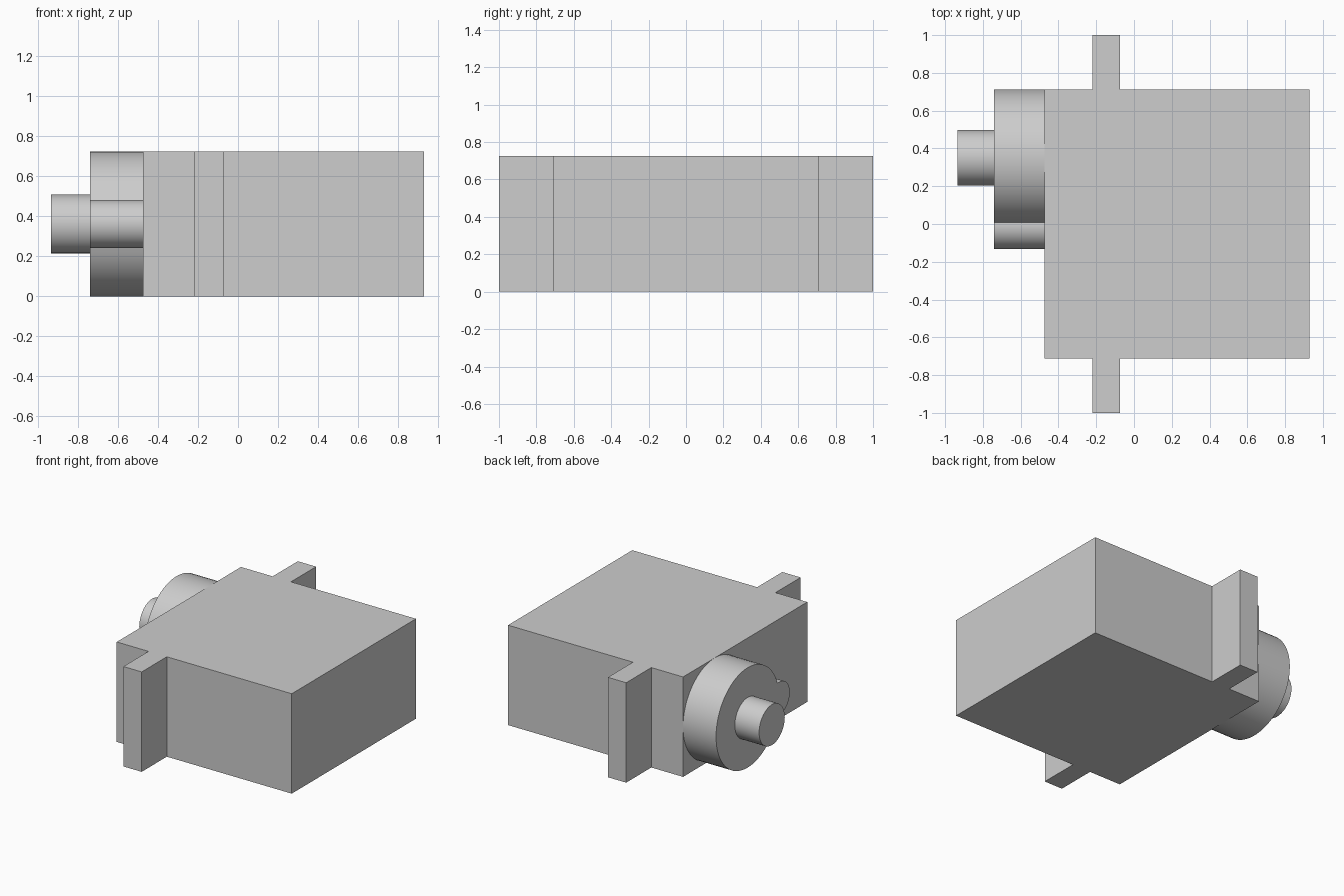
import bpy
import bmesh
from math import acos, cos, pi, radians, sin
from mathutils import Vector

cube = bpy.data.objects.get("Cube")
if cube:
    bpy.data.objects.remove(cube, do_unlink=True)

GREY = (0.61, 0.61, 0.61, 1)
plastic = bpy.data.materials.new("light grey")
plastic.use_nodes = True
plastic.diffuse_color = GREY
plastic.node_tree.nodes["Principled BSDF"].inputs["Base Color"].default_value = GREY


def extrude(name, points, offset, smooth=False):
    """Make a solid by extruding a closed outline along an offset."""
    bm = bmesh.new()
    base = bm.faces.new([bm.verts.new(p) for p in points])
    new = bmesh.ops.extrude_face_region(bm, geom=[base], use_keep_orig=True)["geom"]
    bmesh.ops.translate(bm, vec=Vector(offset),
                        verts=[g for g in new if isinstance(g, bmesh.types.BMVert)])
    bmesh.ops.recalc_face_normals(bm, faces=bm.faces[:])
    mesh = bpy.data.meshes.new(name)
    bm.to_mesh(mesh)
    bm.free()
    mesh.materials.append(plastic)
    obj = bpy.data.objects.new(name, mesh)
    bpy.context.collection.objects.link(obj)
    if smooth:
        bpy.ops.object.select_all(action="DESELECT")
        obj.select_set(True)
        bpy.context.view_layer.objects.active = obj
        bpy.ops.object.shade_smooth_by_angle(angle=radians(30))
    return obj


def arc(x, y, z, radius, start, end, steps):
    """Points on an arc in the YZ plane, both ends included."""
    angles = [start + (end - start) * i / steps for i in range(steps + 1)]
    return [(x, y + radius * cos(a), z + radius * sin(a)) for a in angles]


# Main case with a mounting flange on both sides, as one plan outline
LEFT, RIGHT, SIDE, HEIGHT = -0.475, 0.93, 0.712, 0.725
EAR_LEFT, EAR_RIGHT = -0.22, -0.073
half = [(RIGHT, SIDE), (EAR_RIGHT, SIDE), (EAR_RIGHT, 1),
        (EAR_LEFT, 1), (EAR_LEFT, SIDE), (LEFT, SIDE)]
plan = half + [(x, -y) for x, y in reversed(half)]
extrude("case_with_flanges", [(x, y, 0) for x, y in plan], (0, 0, HEIGHT))

# Gear housing: a large disc joined to a small lobe in one outline
AXIS_Y, AXIS_Z, BIG, SMALL = 0.35, HEIGHT / 2, HEIGHT / 2, 0.12
FRONT = -0.74
meet_big = pi - acos(1 - SMALL ** 2 / (2 * BIG ** 2))
meet_small = acos(SMALL / (2 * BIG))
outline = arc(FRONT, AXIS_Y, AXIS_Z, BIG, -meet_big, meet_big, 56)
outline += arc(FRONT, AXIS_Y - BIG, AXIS_Z, SMALL,
               meet_small, 2 * pi - meet_small, 28)[1:-1]
extrude("gear_housing", outline, (LEFT - FRONT, 0, 0), smooth=True)

# Output shaft
TIP = -0.935
extrude("output_shaft", arc(TIP, AXIS_Y, AXIS_Z, 0.147, 0, 2 * pi, 48)[:-1],
        (FRONT - TIP, 0, 0), smooth=True)
